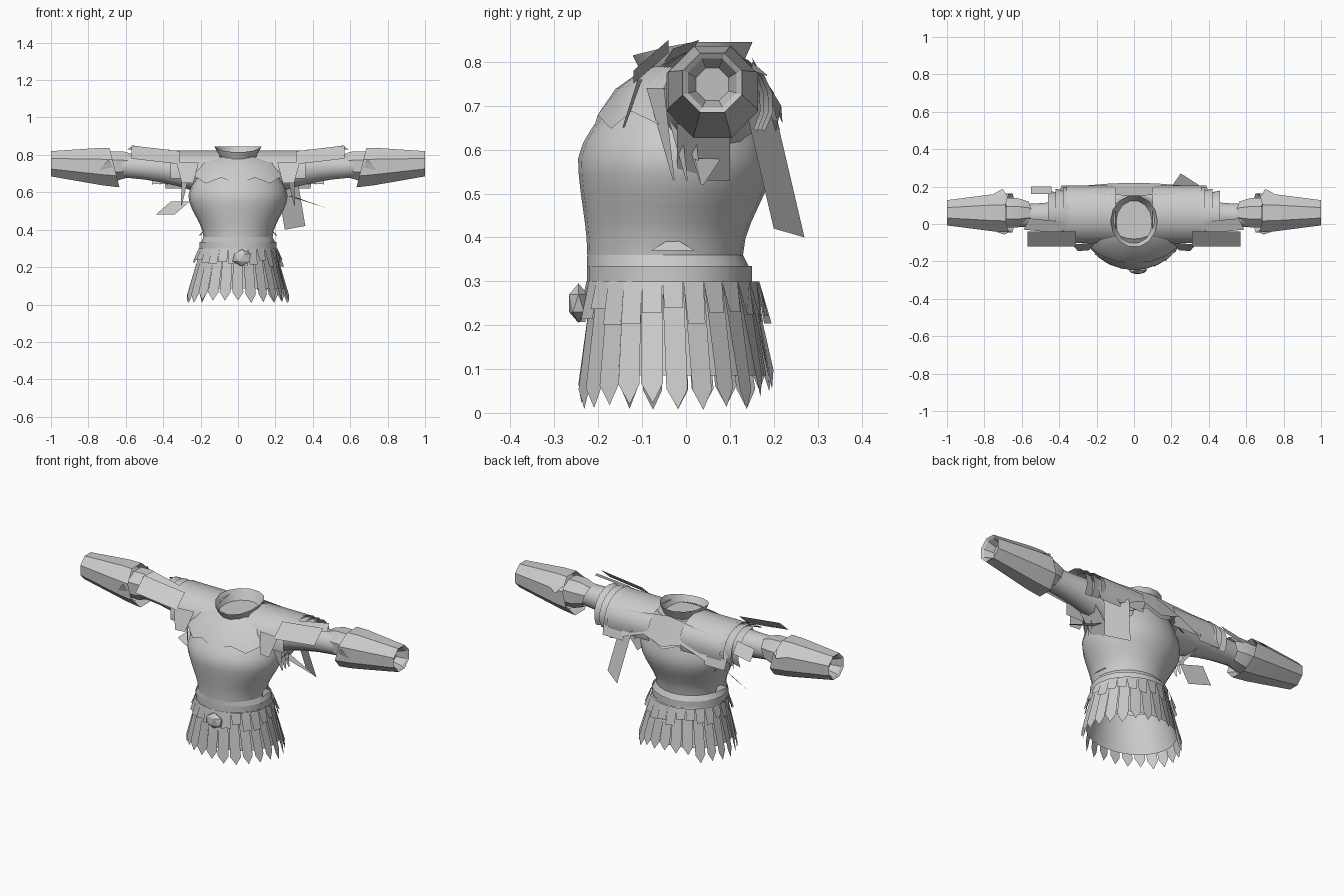
import bpy
import bmesh
import random
from math import cos, sin, tau, radians
from mathutils import Vector

random.seed(4)
default_cube = bpy.data.objects.get("Cube")
if default_cube:
    bpy.data.objects.remove(default_cube)

shade = .6
grey = bpy.data.materials.new("plain grey")
grey.use_nodes = True
grey.diffuse_color = (shade, shade, shade, 1)
grey.node_tree.nodes["Principled BSDF"].inputs["Base Color"].default_value = grey.diffuse_color


def finish(name, bm, smooth_angle=None):
    bmesh.ops.recalc_face_normals(bm, faces=bm.faces)
    mesh = bpy.data.meshes.new(name)
    bm.to_mesh(mesh)
    bm.free()
    mesh.materials.append(grey)
    part = bpy.data.objects.new(name, mesh)
    bpy.context.collection.objects.link(part)
    if smooth_angle:
        bpy.ops.object.select_all(action='DESELECT')
        part.select_set(True)
        bpy.context.view_layer.objects.active = part
        bpy.ops.object.shade_smooth_by_angle(angle=radians(smooth_angle))


def loft(name, rings, closed=True, cap=False, smooth_angle=40):
    bm = bmesh.new()
    rows = [[bm.verts.new(point) for point in ring] for ring in rings]
    for lower, upper in zip(rows, rows[1:]):
        for i in range(len(lower)):
            if i or closed:
                bm.faces.new((lower[i - 1], lower[i], upper[i], upper[i - 1]))
    if cap:
        bm.faces.new(rows[-1])
    finish(name, bm, smooth_angle)


def plates(name, outlines):
    bm = bmesh.new()
    for outline in outlines:
        bm.faces.new([bm.verts.new(point) for point in outline])
    finish(name, bm)


def oval(z, width, front, back, sides=24):
    middle, depth = (front + back) / 2, (back - front) / 2
    angles = [tau * i / sides for i in range(sides)]
    return [Vector((width * cos(a), middle + depth * sin(a), z)) for a in angles]


def blend(start, end, amount):
    return [a + (b - a) * amount for a, b in zip(start, end)]


# Cuirass: sections are (height, half width, front, back)
waist = (.36, .185, -.225, .13)
chest = (.58, .265, -.246, .2)
neck = (.79, .14, -.08, .14)
steps = 6
sections = []
for i in range(steps):
    t = i / steps
    ease = t * t * (3 - 2 * t)
    sections.append((blend(waist, chest, t)[0], *blend(waist, chest, ease)[1:]))
for i in range(steps + 1):
    t = i / steps
    sections.append((blend(chest, neck, t)[0], *blend(chest, neck, t ** 1.5)[1:]))
loft("cuirass", [oval(*section) for section in sections], cap=True)

# Belt and flared lip below the waist
hip = (.3, .205, -.226, .15)
loft("belt", [oval(*hip), oval(.335, *hip[1:])], smooth_angle=25)
loft("waist_lip", [oval(.32, *hip[1:]), oval(*waist)], smooth_angle=25)
plates("waist_points", [
    [(side * .21, -.08, .37), (side * .2, .02, .37), (side * .18, -.03, .4)] for side in (-1, 1)])

# Faceted buckle
bm = bmesh.new()
bmesh.ops.create_icosphere(bm, subdivisions=1, radius=.05)
bmesh.ops.scale(bm, vec=(1.1, .5, .9), verts=bm.verts)
bmesh.ops.translate(bm, vec=(.02, -.245, .25), verts=bm.verts)
finish("buckle", bm)


# Skirt: a flaring tube carrying two rows of leather strips
def skirt_point(angle, z, offset=0):
    flare = (hip[0] - z) / 4
    width = .2 + flare + offset
    depth = .185 + flare / 2 + offset
    return Vector((width * cos(angle), depth * sin(angle) - .03 + flare / 6, z))


def skirt_strips(name, count, offset, shortest, longest, tip):
    outlines = []
    half = tau / count / 2
    for i in range(count):
        middle = tau * i / count
        left, right = middle - half, middle + half
        end = random.uniform(shortest, longest)
        if tip and sin(middle) > .8:
            end += .03
        outlines.append([
            skirt_point(left, hip[0], offset),
            skirt_point(left + half / 6, end, offset + .012),
            skirt_point(middle, end - tip, offset),
            skirt_point(right - half / 6, end, offset),
            skirt_point(right, hip[0], offset)])
    plates(name, outlines)


skirt_angles = [tau * i / 28 for i in range(28)]
loft("underskirt", [[skirt_point(a, z, -.008) for a in skirt_angles] for z in (.3, .2, .085)])
skirt_strips("long_skirt_strips", 24, 0, .05, .07, .045)
skirt_strips("short_skirt_strips", 26, .012, .2, .245, 0)


# Collar: flared rim with a dipped front and a sunken inside
def collar_ring(z, width):
    ring = oval(z, width, -width, width + .03, sides=14)
    for point in ring:
        point.z += min(0, point.y) / 4
    return ring


loft("collar", [collar_ring(z, width) for z, width in (
    (.75, .12), (.79, .1), (.845, .125), (.78, .09), (.74, .02))], cap=True, smooth_angle=30)


# Mantle: cloth ring around the neck with a jagged hem
def mantle_ring(z, width, droop, jag=0):
    ring = oval(z, width, -width * .73, width * .74, sides=20)
    for i, point in enumerate(ring):
        point.z -= droop * abs(point.y) / width + jag * (i % 2)
    return ring


loft("mantle", [
    mantle_ring(.79, .12, 0),
    mantle_ring(.775, .22, .05),
    mantle_ring(.7, .29, .03, jag=.035)], smooth_angle=35)

# Pointed bib hanging between the shoulder blades
plates("back_bib", [
    [(side * .28, .165, .78), (0, .15, .81), (0, .22, .66), (side * .12, .217, .7), (side * .27, .205, .64)]
    for side in (-1, 1)])


# Arms: sections run outwards along x
def arm_ring(side, x, radius, height=.74, slant=0, sides=8, middle=.06):
    ring = []
    for i in range(sides):
        angle = tau * (i + .5) / sides
        ring.append((side * (x + slant * sin(angle)), middle + radius * cos(angle), height + radius * sin(angle)))
    return ring


def arm_arch(side, x, depth, rise, start, sweep, sides=9):
    arch = []
    for i in range(sides):
        angle = radians(start + sweep * i / (sides - 1))
        arch.append((side * x, .05 + depth * cos(angle), .705 + rise * sin(angle)))
    return arch


def flap(side, corner, edge, drop, taper=1):
    corner, edge, drop = Vector(corner), Vector(edge), Vector(drop)
    outline = [corner, corner + edge, corner + drop + edge * taper, corner + drop]
    return [(side * x, y, z) for x, y, z in outline]


for side, word in ((1, "left"), (-1, "right")):
    # Sleeve narrows quickly away from the shoulder
    sleeve = []
    for i in range(steps + 1):
        swell = (1 - i / steps) ** 2
        x = .14 + .54 * i / steps
        sleeve.append(arm_ring(side, x, .062 + .06 * swell, .74 - .05 * swell, sides=12, middle=.045))
    loft(word + "_sleeve", sleeve)

    # Shoulder cap and three overlapping bands
    loft(word + "_shoulder_cap", [
        arm_arch(side, x, .155, .12, -25, 220) for x in (.1, .23, .36)], closed=False)
    for k in range(3):
        x = .33 + .04 * k
        depth = .14 - .01 * k
        loft(word + "_shoulder_band", [
            arm_arch(side, x, depth, .115, -30, 165),
            arm_arch(side, x + .05, depth + .01, .125, -30, 165)], closed=False, smooth_angle=30)

    # Loose leather flaps: front tongue, top tongue, chest tab, back drape, armpit gusset
    flaps = [
        flap(side, (.31, -.04, .82), (.26, 0, .03), (0, -.08, -.07)),
        flap(side, (.36, .01, .82), (.2, .02, .03), (.03, -.06, -.02)),
        flap(side, (.21, -.1, .76), (.12, -.01, 0), (.03, -.04, -.11), taper=.5),
        flap(side, (.24, .165, .76), (.16, 0, 0), (.02, .04, -.14), taper=.8),
        flap(side, (.24, -.02, .53), (0, .12, 0), (.1, 0, .13))]
    # Tapered straps hanging in front of the armpit
    for k in range(3):
        flaps.append(flap(side, (.25, .03 * k - .09, .74), (.05, .04, 0), (.05, .06, -.21), taper=.1))
    if side > 0:
        # Long panel down the back and a thin spike under the arm
        flaps.append(flap(side, (.2, .2, .7), (.11, -.07, .02), (.05, .07, -.3)))
        flaps.append(flap(side, (.27, .08, .58), (.02, -.06, 0), (.19, -.04, -.06), taper=.1))
    else:
        # Short panel under the arm and a tab behind the sleeve
        flaps.append(flap(side, (.26, .05, .55), (.08, -.03, -.07), (.1, .06, 0)))
        flaps.append(flap(side, (.44, .16, .79), (.11, 0, -.02), (0, .04, -.06)))
    plates(word + "_arm_flaps", flaps)

    # Elbow guard and octagonal bracer with a recessed end
    loft(word + "_elbow_guard", [arm_ring(side, x, radius, slant=-.02) for x, radius in (
        (.57, .065), (.63, .085), (.7, .085))], smooth_angle=20)
    loft(word + "_bracer", [
        arm_ring(side, x, radius, height=.69 + x / 16, slant=(1 - x) / 12) for x, radius in (
            (.7, .09), (.66, .113), (.74, .108), (1, .073), (.99, .06), (.94, .04))],
        cap=True, smooth_angle=20)
    plates(word + "_bracer_tabs", [
        flap(side, (.66, -.04, .72), (.08, 0, 0), (.03, -.015, .05), taper=.1),
        flap(side, (.68, .15, .8), (.09, 0, -.02), (.02, .035, -.03), taper=.1)])
